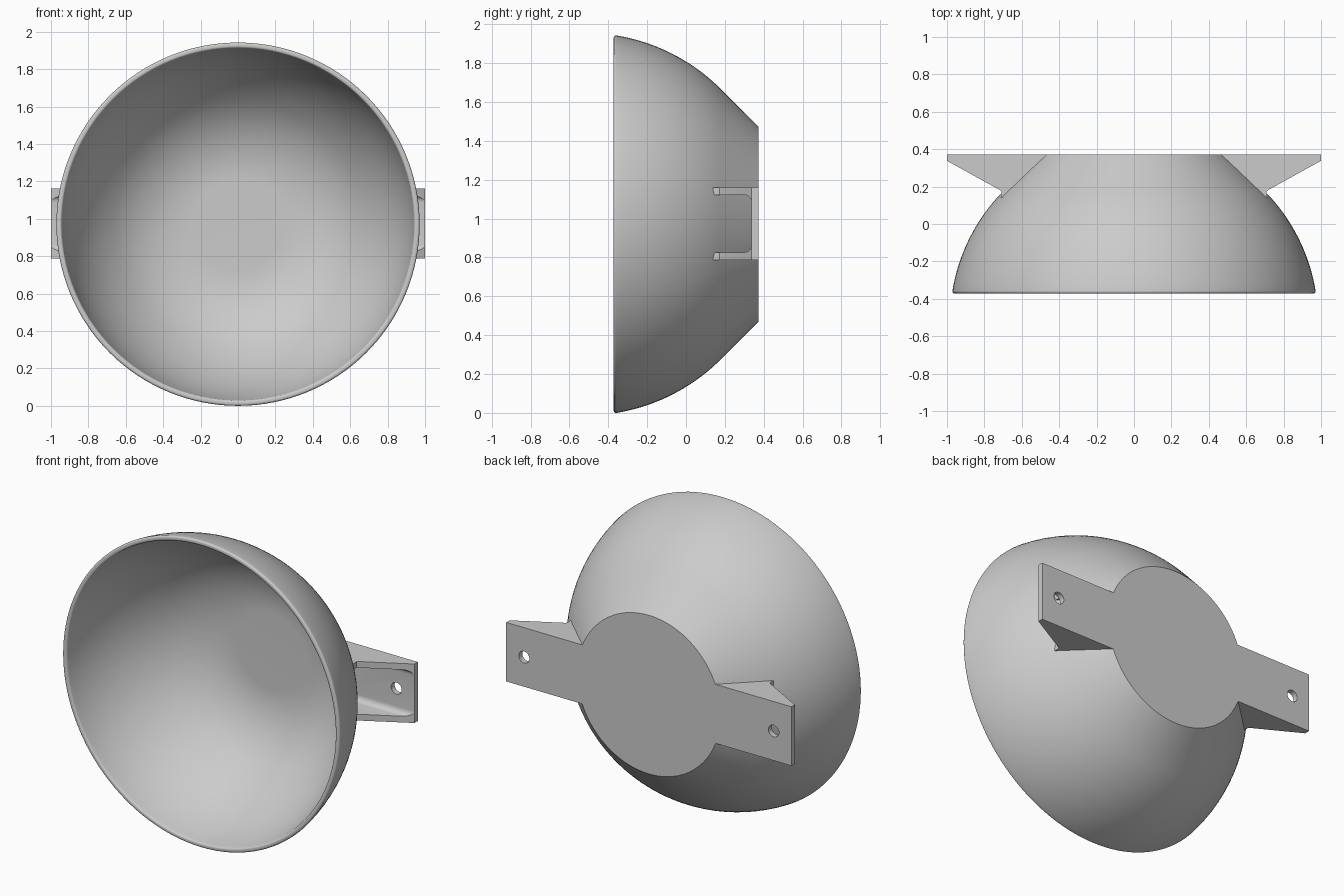
import bpy, bmesh
from math import sin, cos, tan, acos, pi, radians
from mathutils import Matrix

if "Cube" in bpy.data.objects:
    bpy.data.objects.remove(bpy.data.objects["Cube"], do_unlink=True)

AXIS_Z = 0.971           # height of the bowl axis
BRACKET_Z = AXIS_Z + 0.003
BACK, FRONT = 0.372, -0.372
WALL = 0.03              # shell thickness


def finish(bm, name):
    bmesh.ops.recalc_face_normals(bm, faces=bm.faces)
    mesh = bpy.data.meshes.new(name)
    bm.to_mesh(mesh)
    bm.free()
    obj = bpy.data.objects.new(name, mesh)
    bpy.context.collection.objects.link(obj)
    return obj


def activate(obj):
    bpy.ops.object.select_all(action='DESELECT')
    obj.select_set(True)
    bpy.context.view_layer.objects.active = obj


def boolean(obj, other, operation):
    activate(obj)
    mod = obj.modifiers.new(operation.title(), 'BOOLEAN')
    mod.operation, mod.solver, mod.object = operation, 'EXACT', other
    bpy.ops.object.modifier_apply(modifier=mod.name)
    bpy.data.objects.remove(other, do_unlink=True)


def arc(radius, centre_r, centre_y, start, end, steps):
    """Points (r, y) along an arc, angle measured from the bowl axis."""
    angles = [start + (end - start) * i / steps for i in range(steps + 1)]
    return [(centre_r + radius * sin(a), centre_y + radius * cos(a)) for a in angles]


def revolve(profile, name, steps=128):
    bm = bmesh.new()
    verts = [bm.verts.new((r, y, AXIS_Z)) for r, y in profile]
    edges = [bm.edges.new(pair) for pair in zip(verts, verts[1:])]
    bmesh.ops.spin(bm, geom=verts + edges, cent=(0, 0, AXIS_Z), axis=(0, 1, 0),
                   angle=2 * pi, steps=steps, use_duplicate=False)
    bmesh.ops.remove_doubles(bm, verts=bm.verts, dist=1e-4)
    return finish(bm, name)


# Bowl outside: flat back, 45 degree cone, spherical wall
outer_r, centre_y = 0.984, -0.517
inner_r = outer_r - WALL
cone_sum = centre_y + outer_r / sin(pi / 4)      # r + y along the cone
profile = [(0, BACK), (cone_sum - BACK, BACK), (cone_sum - 0.27, 0.27)]

# Rounded rim, tangent to both spherical walls
fillet = 0.012
fillet_y = FRONT + fillet
outer_end = acos((fillet_y - centre_y) / (outer_r - fillet))
inner_end = acos((fillet_y - centre_y) / (inner_r + fillet))
profile += arc(outer_r, 0, centre_y, pi / 4, outer_end, 20)
profile += arc(fillet, (outer_r - fillet) * sin(outer_end), fillet_y, outer_end, pi, 6)
profile += arc(fillet, (inner_r + fillet) * sin(inner_end), fillet_y, pi, pi + inner_end, 6)

# Bowl inside: parallel wall and cone, blended into the floor
floor_y = BACK - WALL
blend = 0.6
floor_r = cone_sum - WALL / sin(pi / 4) - floor_y - blend * tan(pi / 8)
profile += arc(inner_r, 0, centre_y, inner_end, pi / 4, 24)
profile += arc(blend, floor_r, floor_y - blend, pi / 4, 0, 16)
profile += [(0, floor_y)]
bowl = revolve(profile, "bowl")

# Bracket: side outline extruded across its width
half_width = 0.187
outline = [(0.45, BACK), (1, BACK), (1, 0.338), (0.72, 0.183),
           (0.709, 0.172), (0.712, 0.14), (0.69, 0.14)]
bm = bmesh.new()
face = bm.faces.new([bm.verts.new((x, y, BRACKET_Z - half_width)) for x, y in outline])
side = bmesh.ops.extrude_face_region(bm, geom=[face])
bmesh.ops.translate(bm, vec=(0, 0, 2 * half_width),
                    verts=[v for v in side["geom"] if isinstance(v, bmesh.types.BMVert)])
bracket = finish(bm, "mounting_brackets")

# Pocket between the gussets, with filleted floor edges
bm = bmesh.new()
bmesh.ops.create_cube(bm, size=1, matrix=Matrix.Translation((0.75, 0.087, BRACKET_Z))
                      @ Matrix.Diagonal((0.9, 0.5, 0.295, 1)))
floor_edges = [e for e in bm.edges
               if all(v.co.y > 0.3 for v in e.verts)
               and abs(e.verts[0].co.x - e.verts[1].co.x) > 0.5]
bmesh.ops.bevel(bm, geom=floor_edges, offset=0.035, segments=6, profile=0.5, affect='EDGES')
boolean(bracket, finish(bm, "pocket_cutter"), 'DIFFERENCE')

# Screw hole
bm = bmesh.new()
bmesh.ops.create_cone(bm, cap_ends=True, segments=32, radius1=0.037, radius2=0.037, depth=0.3,
                      matrix=Matrix.Translation((0.875, BACK, BRACKET_Z))
                      @ Matrix.Rotation(pi / 2, 4, 'X'))
boolean(bracket, finish(bm, "hole_cutter"), 'DIFFERENCE')

# Second bracket on the other side, then join both to the bowl
activate(bracket)
mirror = bracket.modifiers.new("Mirror", 'MIRROR')
bpy.ops.object.modifier_apply(modifier=mirror.name)
boolean(bowl, bracket, 'UNION')
bowl.name = "bowl_with_brackets"

activate(bowl)
bpy.ops.object.shade_smooth_by_angle(angle=radians(25))
